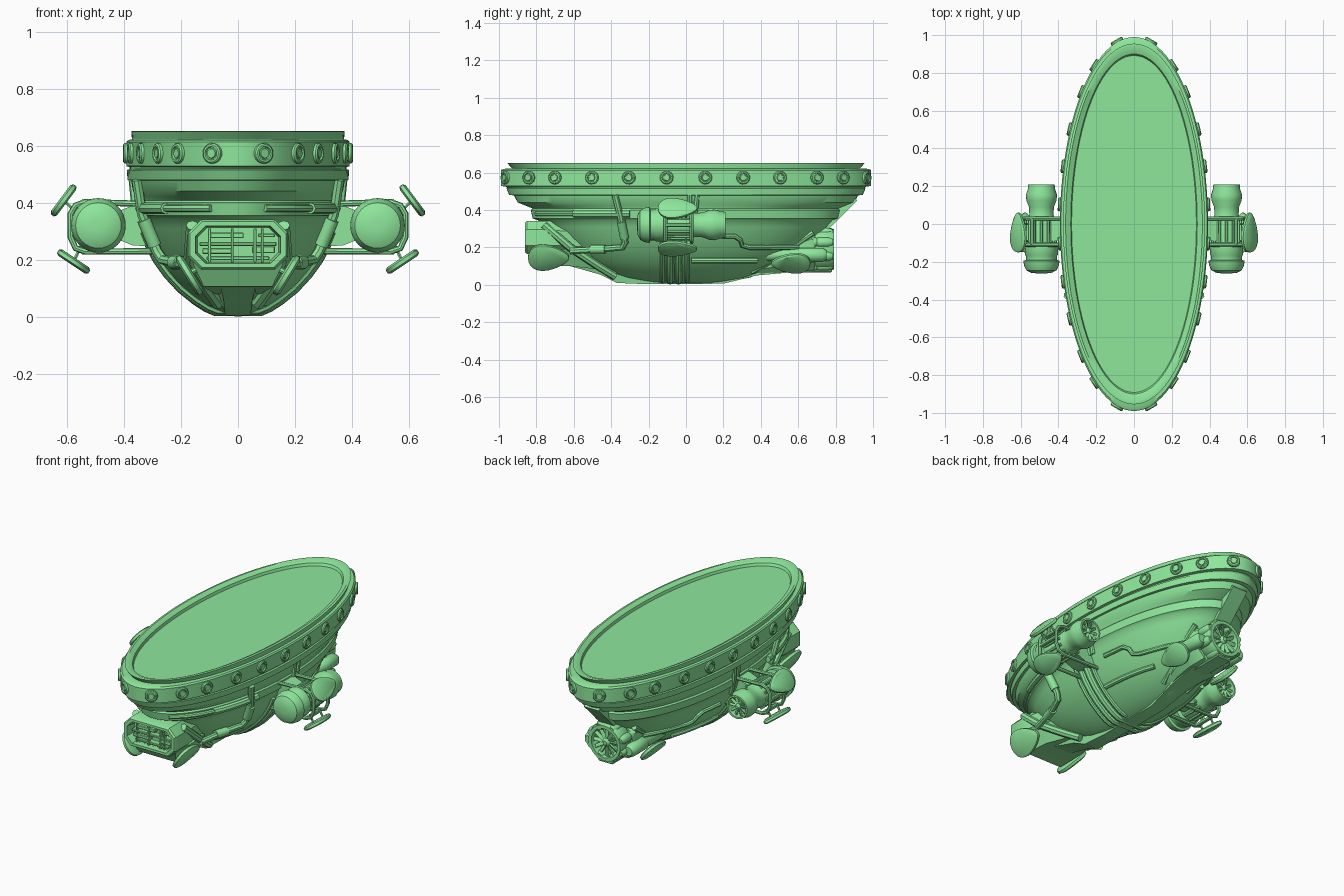
import bpy, bmesh, math
from mathutils import Vector, Matrix

if "Cube" in bpy.data.objects:
    bpy.data.objects.remove(bpy.data.objects["Cube"])

def make(name, bm):
    bmesh.ops.recalc_face_normals(bm, faces=bm.faces)
    me = bpy.data.meshes.new(name)
    bm.to_mesh(me); bm.free()
    ob = bpy.data.objects.new(name, me)
    bpy.context.collection.objects.link(ob)
    return ob

def loft(name, rings, cap=True):
    bm = bmesh.new()
    loops = [[bm.verts.new(p) for p in r] for r in rings]
    n = len(rings[0])
    for a, b in zip(loops, loops[1:]):
        for i in range(n):
            bm.faces.new((a[i], a[(i+1) % n], b[(i+1) % n], b[i]))
    if cap:
        bm.faces.new(loops[0]); bm.faces.new(loops[-1])
    return make(name, bm)

def lathe(name, prof, c, axis=(0, 1, 0), n=32):
    """Revolve (radius, distance) pairs around an axis through c."""
    q = Vector((0, 0, 1)).rotation_difference(Vector(axis))
    return loft(name, [[Vector(c) + q @ Vector((r*math.cos(2*math.pi*i/n), r*math.sin(2*math.pi*i/n), d))
                        for i in range(n)] for r, d in prof])

def box(name, c, size, rot=None, bevel=0.006):
    bm = bmesh.new()
    M = Matrix.Translation(c) @ (rot or Matrix()) @ Matrix.Diagonal((*size, 1))
    bmesh.ops.create_cube(bm, size=1, matrix=M)
    if bevel:
        bmesh.ops.bevel(bm, geom=bm.edges[:], offset=bevel, segments=1, affect='EDGES')
    return make(name, bm)

def tube(name, pts, r, res=2, closed=False):
    cu = bpy.data.curves.new(name, 'CURVE')
    cu.dimensions = '3D'
    cu.bevel_depth, cu.bevel_resolution, cu.use_fill_caps = r, res, True
    s = cu.splines.new('POLY')
    s.points.add(len(pts)-1)
    for p, v in zip(s.points, pts):
        p.co = (*v, 1)
    s.use_cyclic_u = closed
    ob = bpy.data.objects.new(name, cu)
    bpy.context.collection.objects.link(ob)
    return ob

# Hull: stacked ellipses (half x, half y, z)
HULL = [(.02, .08, .004), (.06, .22, .014), (.115, .34, .038), (.17, .45, .077), (.218, .54, .12),
        (.27, .63, .185), (.305, .70, .25), (.33, .76, .31), (.342, .79, .345), (.355, .82, .355),
        (.36, .83, .40), (.352, .82, .408), (.355, .85, .42), (.368, .90, .44), (.376, .92, .478),
        (.388, .945, .48), (.39, .96, .515), (.38, .955, .518), (.38, .962, .525), (.392, .99, .528),
        (.392, .99, .612), (.386, .978, .62), (.372, .93, .622), (.375, .955, .65), (.362, .94, .652),
        (.335, .90, .638), (.33, .892, .622)]

def ell(a, b, z, n=96):
    return [(a*math.cos(2*math.pi*i/n), b*math.sin(2*math.pi*i/n), z) for i in range(n)]

loft("hull", [ell(*h) for h in HULL])

def hull_x(y, z):
    for (a, b, z0), (a2, b2, z1) in zip(HULL, HULL[1:]):
        if z0 <= z <= z1:
            t = (z-z0)/(z1-z0)
            a, b = a+(a2-a)*t, b+(b2-b)*t
            return a*math.sqrt(max(0, 1-(y/b)**2))
    return 0

# Rim bolts
for d in (6, 18, 30.5, 45, 58, 77):
    for sx in (1, -1):
        for sy in (1, -1):
            t = math.radians(d)
            p = Vector((.39*math.cos(t)*sx, .988*math.sin(t)*sy, .573))
            nrm = Vector((math.cos(t)/.39*sx, math.sin(t)/.988*sy, 0)).normalized()
            lathe("rim_bolt", [(.036, -.02), (.036, .010), (.031, .015), (.024, .015),
                               (.022, .008), (.018, .008), (.016, .013)], p, nrm, 16)

# Ribs wrapping under the belly
for y, r in ((-.125, .014), (-.085, .02), (-.04, .02), (.005, .014)):
    zs = [.30, .25, .2, .15, .1, .06, .035, .022]
    half = [(hull_x(y, z)+.002, y, z) for z in zs]
    tube("belly_rib", half + [(0, y, .021)] + [(-x, yy, z) for x, yy, z in reversed(half)], r)

# Keel along the bottom, front to rear
def trap(y, wt, zt, wb, zb):
    return [(wt, y, zt), (-wt, y, zt), (-wb, y, zb), (wb, y, zb)]
loft("keel", [trap(-.62, .1, .2, .06, .10), trap(-.46, .09, .14, .05, .055), trap(-.37, .06, .09, .045, .01),
              trap(-.2, .05, .06, .04, .003), trap(.2, .05, .06, .04, .006), trap(.38, .07, .12, .055, .05),
              trap(.6, .09, .2, .07, .07)])

# Front intake: octagonal hood with recessed mouth
def octo(y, w, z0, z1, c):
    return [(w, y, z0+c), (w, y, z1-c), (w-c, y, z1), (c-w, y, z1),
            (-w, y, z1-c), (-w, y, z0+c), (c-w, y, z0), (w-c, y, z0)]
loft("intake_hood", [octo(-.45, .13, .16, .32, .04), octo(-.70, .172, .165, .335, .045),
                     octo(-.72, .175, .165, .34, .045), octo(-.85, .175, .165, .34, .045),
                     octo(-.86, .168, .172, .333, .042), octo(-.86, .15, .187, .318, .036),
                     octo(-.80, .142, .192, .313, .034)])
loft("intake_chin", [trap(-.45, .14, .2, .08, .08), trap(-.62, .16, .19, .115, .10),
                     [(.16, -.83, .19), (-.16, -.83, .19), (-.12, -.78, .105), (.12, -.78, .105)]])
for z, x, w, h in ((.285, -.04, .12, .02), (.255, .0, .27, .014), (.23, -.07, .11, .02), (.235, .09, .08, .025),
                   (.205, 0, .22, .014), (.285, .1, .06, .012)):
    box("intake_part", (x, -.815, z), (w, .04, h), bevel=.003)
for x in (-.1, -.02, .06, .085):
    box("intake_bar", (x, -.83, .25), (.01, .02, .12), bevel=.002)

def paddle(name, c, w, length, width, thick, flip=1):
    """Teardrop fin: length along y, width along w."""
    w = Vector(w).normalized()
    nrm = w.cross(Vector((0, 1, 0)))
    n, out = 24, []
    for i in range(n):
        a = 2*math.pi*i/n
        out.append(Vector(c) + Vector((0, length/2*math.cos(a), 0))
                   + w*(width/2*math.sin(a)*(1-.35*flip*math.cos(a))))
    mid = Vector(c)
    rings = [[mid+(p-mid)*k+nrm*t*thick/2 for p in out] for k, t in ((.85, -1), (1, -.5), (1, .5), (.85, 1))]
    return loft(name, rings)

def fan(name, c, r, blades=10):
    """Bladed turbine facing +y."""
    lathe(name+"_hub", [(r*.3, -.03), (r*.3, .005), (r*.15, .02)], c, n=16)
    for i in range(blades):
        a = 2*math.pi*i/blades
        rot = Matrix.Rotation(a, 4, 'Y') @ Matrix.Rotation(.5, 4, 'X')
        box(name+"_blade", Vector(c) + Matrix.Rotation(a, 4, 'Y') @ Vector((r*.6, 0, 0)),
            (r*.85, .008, r*.24), rot, 0)

# Rear main engine: tapered housing, collars, turbine and chunky petals
loft("rear_housing", [octo(.35, .06, .055, .09, .015), octo(.46, .10, .065, .16, .03),
                      octo(.58, .125, .07, .25, .04), octo(.67, .13, .075, .295, .05),
                      octo(.69, .12, .085, .285, .05)])
lathe("rear_engine", [(.06, .5), (.105, .6), (.118, .66), (.108, .67), (.108, .69),
                      (.115, .70), (.115, .77), (.107, .79), (.088, .79), (.084, .735)], (0, 0, .19))
fan("rear_fan", (0, .765, .19), .086, 12)
for k in range(8):
    a = 2*math.pi*(k+.5)/8
    lathe("rear_petal", [(.015, .60), (.027, .62), (.027, .69), (.023, .70), (.027, .71), (.027, .76), (.017, .785)],
          (.108*math.cos(a), 0, .19+.096*math.sin(a)), n=12)
box("rear_tray", (0, .62, .078), (.1, .32, .022))
loft("rear_strut", [[(x, y+dy, z+dz) for x, dy, dz in ((-.05, 0, 0), (.05, 0, 0), (.05, .025, -.03), (-.05, .025, -.03))]
                    for y, z in ((.89, .48), (.72, .31), (.60, .22))])

for s in (1, -1):
    M = lambda pts: [(s*x, y, z) for x, y, z in pts]
    # Rear pods and fins
    lathe("rear_pod", [(.02, .40), (.032, .44), (.032, .60), (.038, .61), (.038, .73), (.025, .75)],
          (s*.135, 0, .16), n=20)
    paddle("rear_fin", (s*.175, .56, .115), (s*.08, 0, .1), .21, .125, .028, -1)
    tube("rear_brace", M([(.125, .68, .28), (.12, .52, .17), (.08, .35, .07)]), .016)
    # Front fins and diagonal braces
    paddle("front_fin", (s*.17, -.735, .145), (s*.08, 0, .13), .22, .15, .03)
    tube("front_brace", M([(.16, -.76, .32), (.17, -.62, .2), (.11, -.47, .1), (.07, -.38, .045)]), .022)
    tube("front_fin_rod", M([(.12, -.7, .18), (.175, -.72, .15)]), .01)
    # Pipes on the flanks
    tube("front_pipe", M([(.355, -.38, .48), (.337, -.35, .36), (.285, -.325, .23), (.265, -.34, .2),
                          (.22, -.45, .19), (.18, -.62, .18)]), .018)
    lathe("pipe_sleeve", [(.024, -.05), (.024, .05)], (s*.312, -.338, .295), (-s*.38, .18, -.9), 14)
    lathe("pipe_sleeve_low", [(.024, -.04), (.024, .04)], (s*.215, -.47, .19), (-s*.3, -.95, 0), 14)
    rear = [(.12, .26), (.26, .26), (.29, .24), (.30, .21), (.34, .2), (.5, .2), (.6, .2)]
    tube("rear_pipe", M([(max(hull_x(y, z), .12)+.008, y, z) for y, z in rear]), .013)
    low = [(y, .13) for y in (.03, .1, .17, .24, .31, .38)]
    tube("low_pipe", M([(hull_x(y, z)+.006, y, z) for y, z in low]), .015)
    rail = [-.8+.05*i for i in range(11)]
    tube("upper_rail", M([(hull_x(y, .38)+.006, y, .38) for y in rail]), .013)
    tube("upper_rail_sleeve", M([(hull_x(y, .38)+.008, y, .38) for y in rail[4:]]), .02)
    tube("side_hanger", M([(.37, .06, .48), (.362, .05, .40), (.33, .04, .30)]), .014)
    tube("side_hanger", M([(.37, .02, .48), (.362, .02, .40), (.33, .02, .30)]), .014)

    # Side engine pod
    c = (s*.49, 0, .32)
    lathe("side_engine", [(.02, -.262), (.055, -.258), (.08, -.245), (.092, -.22), (.096, -.195), (.082, -.19),
                          (.082, -.17), (.088, -.16), (.088, -.12), (.072, -.11), (.07, .03), (.064, .05),
                          (.066, .09), (.08, .125), (.082, .155), (.072, .185), (.07, .21), (.06, .21),
                          (.055, .16)], c)
    fan("side_fan", (s*.49, .19, .32), .058)
    for k in range(12):
        a = 2*math.pi*k/12
        tube("cooling_fin", [(s*.49+.074*math.cos(a), y, .32+.074*math.sin(a)) for y in (-.1, .03)], .008, 1)
    # Arm and looped frames joining the pod to the hull
    loft("engine_arm", [[(s*x, y, .32+z) for y, z in ((-.09, -h), (.02, -h), (.02, h), (-.09, h))]
                        for x, h in ((.28, .075), (.37, .07), (.42, .05), (.47, .05))])
    for y in (-.11, .03):
        tube("engine_frame", M([(.31, y, .395), (.535, y, .402), (.57, y, .39), (.588, y, .36), (.588, y, .28),
                                (.57, y, .24), (.535, y, .228), (.26, y, .23)]), .011)
    for x, z in ((.54, .402), (.54, .228), (.588, .32)):
        box("frame_tie", (s*x, -.04, z), (.02, .14, .02), bevel=.004)
    # Steering paddles with thin rods
    paddle("upper_paddle", (s*.612, -.045, .408), (s*.075, 0, -.1), .21, .125, .026)
    paddle("lower_paddle", (s*.577, -.045, .193), (s*.105, 0, .07), .21, .125, .026)
    for y in (-.09, 0):
        tube("paddle_rod", M([(.56, y, .36), (.612, y, .408)]), .006, 1)
        tube("paddle_rod", M([(.55, y, .25), (.577, y, .193)]), .006, 1)

# Turn curves into meshes, smooth everything with crisp edges, paint it green
bpy.ops.object.select_all(action='SELECT')
bpy.context.view_layer.objects.active = bpy.context.scene.objects["hull"]
bpy.ops.object.convert(target='MESH')
bpy.ops.object.shade_smooth_by_angle(angle=math.radians(35))
green = bpy.data.materials.new("green_paint")
green.diffuse_color = (.27, .8, .33, 1)
green.use_nodes = True
green.node_tree.nodes["Principled BSDF"].inputs["Base Color"].default_value = green.diffuse_color
for ob in bpy.context.scene.objects:
    ob.data.materials.clear()
    ob.data.materials.append(green)
